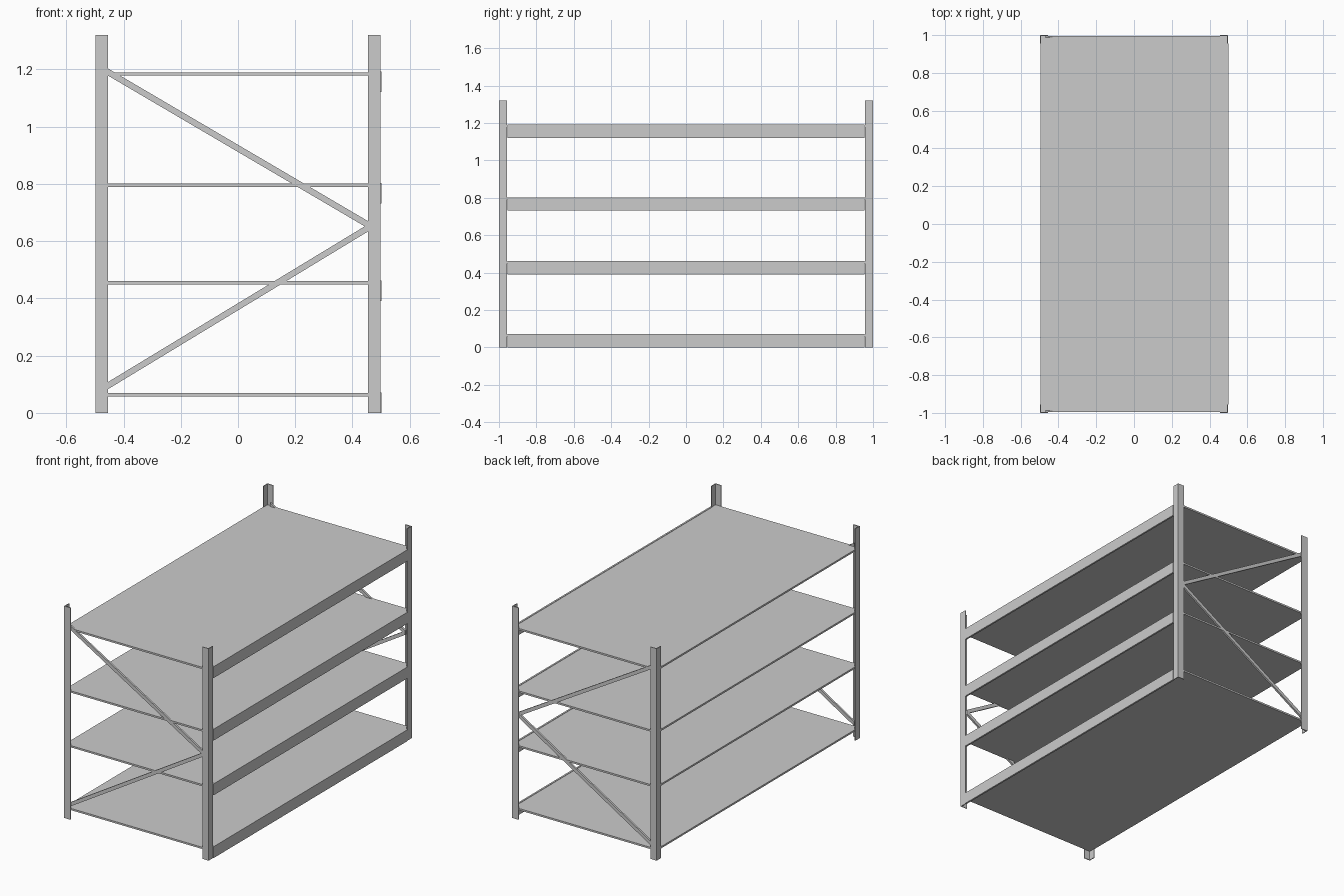
import bpy, bmesh
from mathutils import Vector

if "Cube" in bpy.data.objects:
    bpy.data.objects.remove(bpy.data.objects["Cube"])


def prism(name, profile, offset):
    """Extrude a closed 3D profile along an offset vector."""
    bm = bmesh.new()
    face = bm.faces.new([bm.verts.new(p) for p in profile])
    ext = bmesh.ops.extrude_face_region(bm, geom=[face], use_keep_orig=True)
    moved = [v for v in ext["geom"] if isinstance(v, bmesh.types.BMVert)]
    bmesh.ops.translate(bm, verts=moved, vec=Vector(offset))
    bmesh.ops.recalc_face_normals(bm, faces=bm.faces)
    mesh = bpy.data.meshes.new(name)
    bm.to_mesh(mesh)
    bm.free()
    obj = bpy.data.objects.new(name, mesh)
    bpy.context.collection.objects.link(obj)
    return obj


def box(name, x0, x1, y0, y1, z0, z1):
    return prism(name, [(x0, y0, z0), (x1, y0, z0), (x1, y1, z0), (x0, y1, z0)],
                 (0, 0, z1 - z0))


H = 1.32      # post height
W = 0.044     # post flange width
T = 0.005     # sheet thickness
X, Y = 0.498, 1.0

# Corner posts: L-shaped angle profiles opening inward
angle = [(0, 0), (W, 0), (W, T), (T, T), (T, W), (0, W)]
for sx, side in ((-1, "left"), (1, "right")):
    for sy, end in ((-1, "front"), (1, "back")):
        prism(f"{end}_{side}_post",
              [(sx * (X - a), sy * (Y - b), 0) for a, b in angle], (0, 0, H))

# Shelves, each with a deep beam along the right side
for i, top in enumerate((0.069, 0.46, 0.801, 1.19)):
    box(f"shelf_{i + 1}", -0.496, 0.493, -0.995, 0.995, top - 0.011, top)
    box(f"shelf_beam_{i + 1}", 0.49, 0.501, -0.955, 0.955, top - 0.069, top + 0.002)

# Diagonal braces at both ends, meeting at the right posts
h = 0.0125
for sy, end in ((-1, "front"), (1, "back")):
    y = sy * 0.996
    for part, z_left in (("upper", 1.199), ("lower", 0.087)):
        z_right = 0.653 if part == "upper" else 0.651
        prism(f"{end}_{part}_brace",
              [(-0.468, y, z_left - h), (0.462, y, z_right - h),
               (0.462, y, z_right + h), (-0.468, y, z_left + h)],
              (0, -sy * 0.012, 0))
